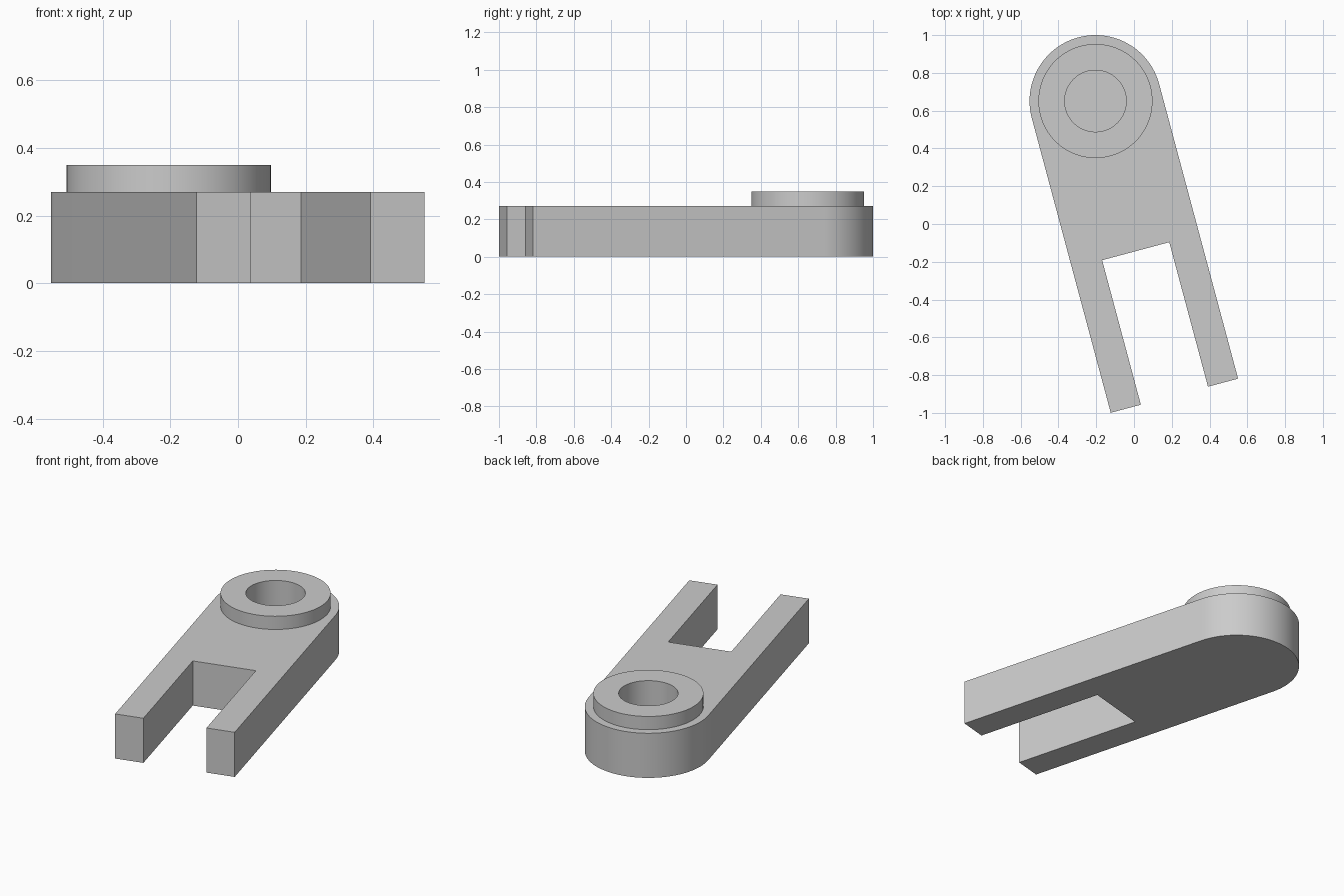
import bpy, bmesh, math
from mathutils import Matrix

if "Cube" in bpy.data.objects:
    bpy.data.objects.remove(bpy.data.objects["Cube"])

# Dimensions, in a frame centred on the pivot with the arm running along -y
PIVOT = (-0.204, 0.651, 0)
TILT = math.radians(15)
ARM_RADIUS, ARM_LENGTH, ARM_TOP = 0.349, 1.615, 0.27
SLOT_HALF, SLOT_START = 0.184, 0.823
BOSS_RADIUS, BOSS_TOP = 0.302, 0.35
HOLE_RADIUS, HOLE_FLOOR = 0.163, 0.08
PLACE = Matrix.Translation(PIVOT) @ Matrix.Rotation(TILT, 4, 'Z')

grey = bpy.data.materials.new("plain grey")
grey.use_nodes = True
colour = (0.6, 0.6, 0.6, 1)
grey.diffuse_color = colour
grey.node_tree.nodes["Principled BSDF"].inputs["Base Color"].default_value = colour


def arc(radius, start, end, steps):
    """Points on a circular arc, both ends included."""
    angles = [start + (end - start) * i / steps for i in range(steps + 1)]
    return [(radius * math.cos(a), radius * math.sin(a)) for a in angles]


def prism(name, outline, bottom, top):
    """Extrude a flat outline between two heights."""
    bm = bmesh.new()
    face = bm.faces.new([bm.verts.new((x, y, bottom)) for x, y in outline])
    result = bmesh.ops.extrude_face_region(bm, geom=[face], use_keep_orig=True)
    raised = [v for v in result["geom"] if isinstance(v, bmesh.types.BMVert)]
    bmesh.ops.translate(bm, verts=raised, vec=(0, 0, top - bottom))
    bmesh.ops.recalc_face_normals(bm, faces=bm.faces)
    bm.transform(PLACE)
    mesh = bpy.data.meshes.new(name)
    bm.to_mesh(mesh)
    bm.free()
    mesh.materials.append(grey)
    obj = bpy.data.objects.new(name, mesh)
    bpy.context.collection.objects.link(obj)
    return obj


def disc(name, radius, bottom, top):
    return prism(name, arc(radius, 0, math.tau, 96)[:-1], bottom, top)


# Forked arm: rounded pivot end, two straight prongs
outline = arc(ARM_RADIUS, 0, math.pi, 64) + [
    (-ARM_RADIUS, -ARM_LENGTH), (-SLOT_HALF, -ARM_LENGTH),
    (-SLOT_HALF, -SLOT_START), (SLOT_HALF, -SLOT_START),
    (SLOT_HALF, -ARM_LENGTH), (ARM_RADIUS, -ARM_LENGTH)]
arm = prism("forked_arm", outline, 0, ARM_TOP)

# Raised boss around the pivot
boss = disc("pivot_boss", BOSS_RADIUS, ARM_TOP, BOSS_TOP)

# Blind pivot hole through the boss into the arm
cutter = disc("hole_cutter", HOLE_RADIUS, HOLE_FLOOR, BOSS_TOP + 0.1)
for obj in (arm, boss):
    cut = obj.modifiers.new("pivot_hole", 'BOOLEAN')
    cut.operation = 'DIFFERENCE'
    cut.solver = 'EXACT'
    cut.object = cutter
    bpy.ops.object.select_all(action='DESELECT')
    obj.select_set(True)
    bpy.context.view_layer.objects.active = obj
    bpy.ops.object.modifier_apply(modifier=cut.name)
    bpy.ops.object.shade_smooth_by_angle(angle=math.radians(30))
bpy.data.objects.remove(cutter)
